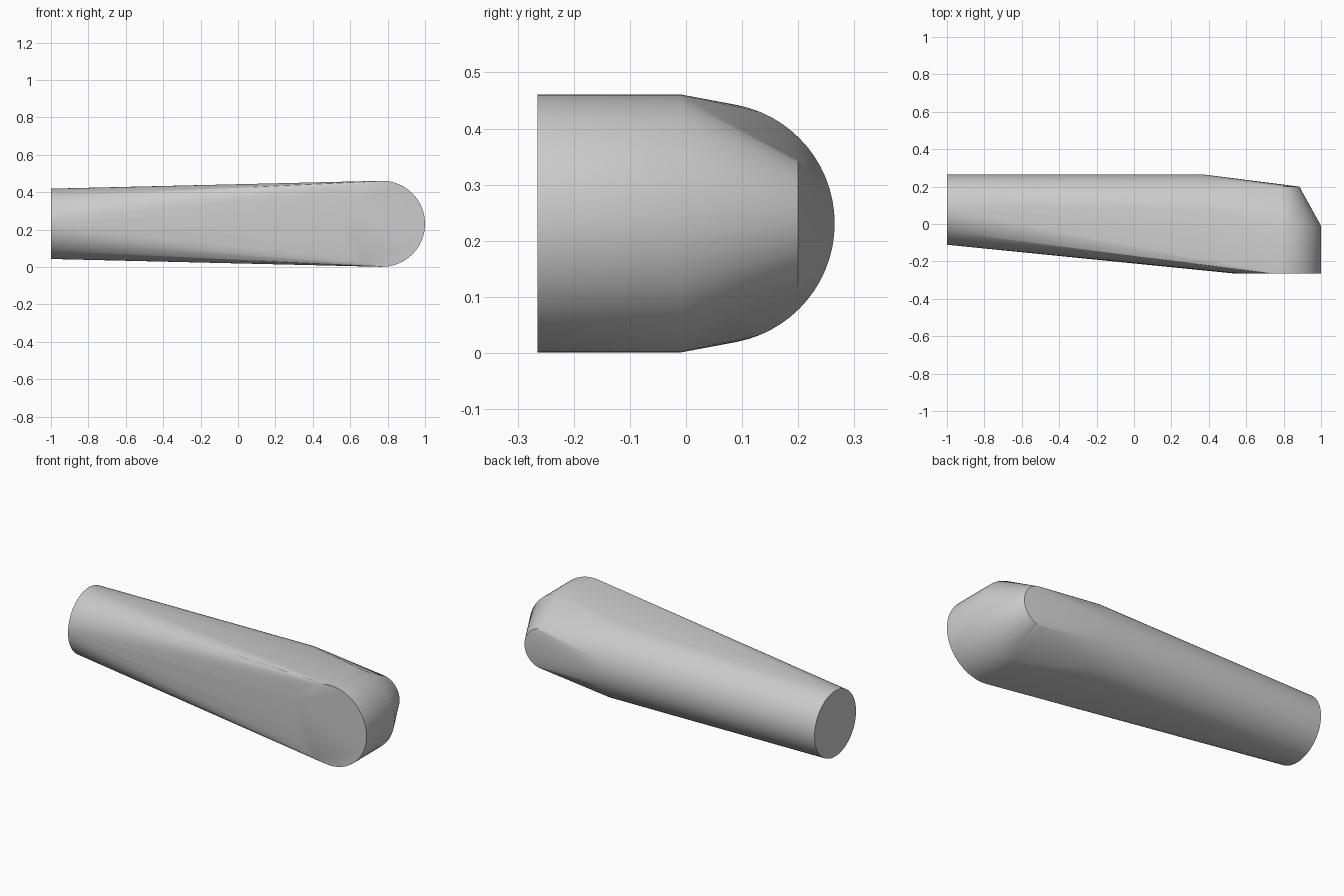
import bpy, bmesh, math
from mathutils import Vector

cube = bpy.data.objects.get("Cube")
if cube:
    bpy.data.objects.remove(cube, do_unlink=True)

SEGMENTS = 64
MID_Z = 0.231


def ring(bm, centre, radius, axis):
    """Add a circle of vertices facing along the x or y axis."""
    for i in range(SEGMENTS):
        a = 2 * math.pi * i / SEGMENTS
        c, s = radius * math.cos(a), radius * math.sin(a)
        offset = Vector((0, c, s)) if axis == "x" else Vector((c, 0, s))
        bm.verts.new(Vector(centre) + offset)


grey = bpy.data.materials.new("light_grey")
grey.use_nodes = True
colour = (0.6, 0.6, 0.6, 1)
grey.diffuse_color = colour
grey.node_tree.nodes["Principled BSDF"].inputs["Base Color"].default_value = colour

bm = bmesh.new()
# Tapered arm, from its free end to where it meets the head
ring(bm, (-1, 0.077, MID_Z), 0.188, "x")
ring(bm, (0.37, 0.05, MID_Z), 0.215, "x")
# Round head: front disc, shoulder and smaller back disc
ring(bm, (0.77, -0.265, MID_Z), 0.23, "y")
ring(bm, (0.77, -0.01, MID_Z), 0.23, "y")
ring(bm, (0.77, 0.2, MID_Z), 0.114, "y")

# Stretch one skin over all the rings
hull = bmesh.ops.convex_hull(bm, input=bm.verts[:])
inner = {g for g in hull["geom_interior"] if isinstance(g, bmesh.types.BMVert)}
bmesh.ops.delete(bm, geom=list(inner), context="VERTS")
bmesh.ops.dissolve_limit(bm, angle_limit=math.radians(0.1),
                         verts=bm.verts[:], edges=bm.edges[:])
bmesh.ops.recalc_face_normals(bm, faces=bm.faces[:])

mesh = bpy.data.meshes.new("elbow_arm")
bm.to_mesh(mesh)
bm.free()
mesh.materials.append(grey)
arm = bpy.data.objects.new("elbow_arm", mesh)
bpy.context.collection.objects.link(arm)

bpy.ops.object.select_all(action="DESELECT")
arm.select_set(True)
bpy.context.view_layer.objects.active = arm
bpy.ops.object.shade_smooth_by_angle(angle=math.radians(35))
